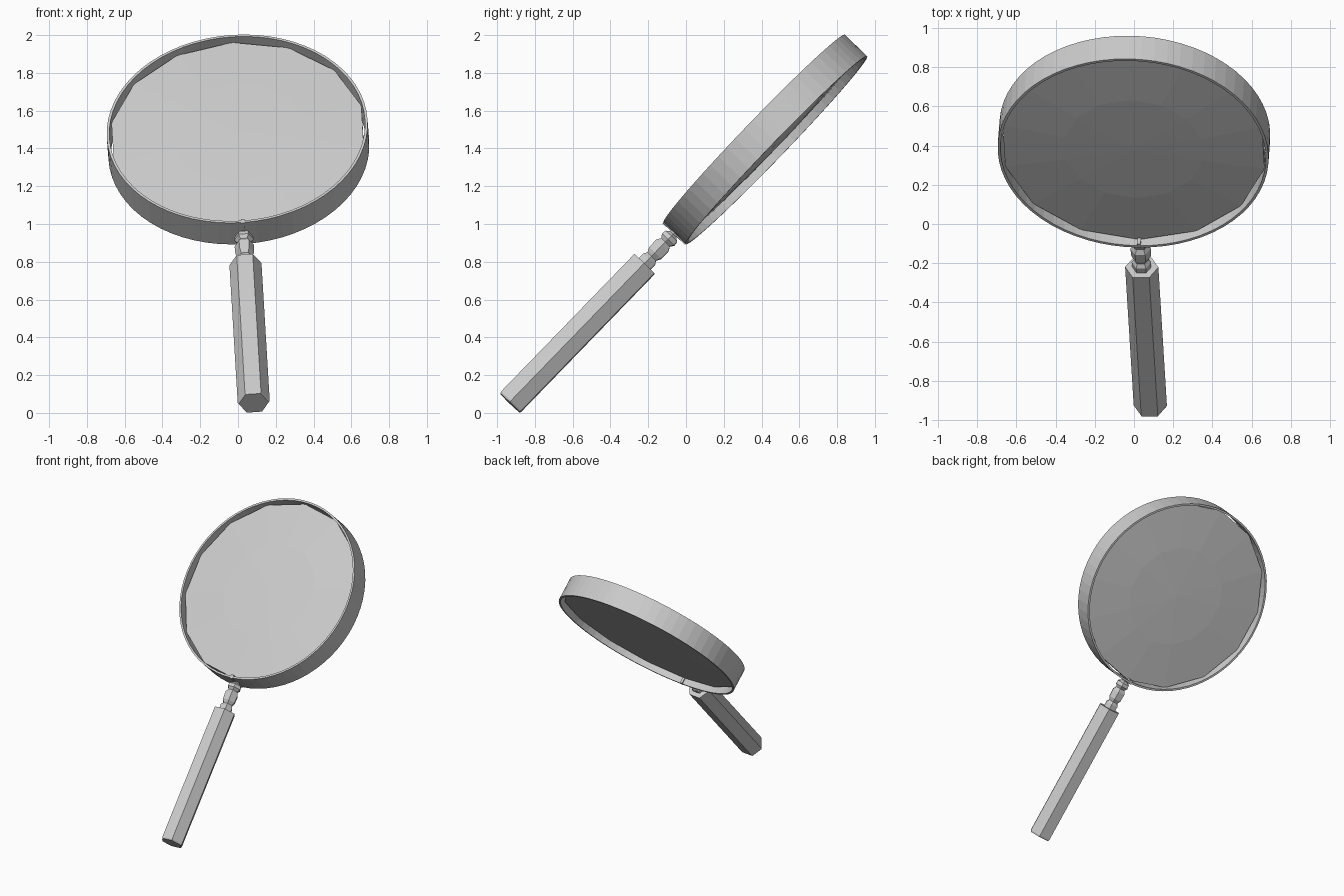
import bpy, bmesh, math
from mathutils import Matrix, Vector

if "Cube" in bpy.data.objects:
    bpy.data.objects.remove(bpy.data.objects["Cube"])

# Local frame: origin at lens centre, Z along the handle axis, Y through the lens
up = Vector((-0.043, 0.696, 0.718)).normalized()
back = Vector((0.055, 0.718, -0.696))
back = (back - up * back.dot(up)).normalized()
side = back.cross(up)
frame = Matrix((side, back, up)).transposed().to_4x4()
frame.translation = (0, 0.42, 1.4475)


def lathe(name, profile, sides, axis='Z', closed=False, phase=0.0):
    """Revolve (radius, height) points; open profiles get caps, radius 0 makes a pole."""
    bm = bmesh.new()
    rings = []
    for r, h in profile:
        ring = []
        for i in range(1 if r == 0 else sides):
            a = 2 * math.pi * i / sides + phase
            c, s = r * math.cos(a), r * math.sin(a)
            ring.append(bm.verts.new((c, s, h) if axis == 'Z' else (c, h, s)))
        rings.append(ring)
    pairs = list(zip(rings, rings[1:])) + ([(rings[-1], rings[0])] if closed else [])
    for a, b in pairs:
        for i in range(sides):
            j = (i + 1) % sides
            quad = [a[i % len(a)], a[j % len(a)], b[j % len(b)], b[i % len(b)]]
            bm.faces.new(list(dict.fromkeys(quad)))
    if not closed:
        for ring in (rings[0], rings[-1]):
            if len(ring) > 2:
                bm.faces.new(ring)
    bmesh.ops.recalc_face_normals(bm, faces=bm.faces)
    mesh = bpy.data.meshes.new(name)
    bm.to_mesh(mesh)
    bm.free()
    ob = bpy.data.objects.new(name, mesh)
    bpy.context.collection.objects.link(ob)
    ob.matrix_world = frame
    return ob


# Thin metal band around the lens
lathe("rim", [(0.692, -0.082), (0.692, 0.082), (0.678, 0.082), (0.678, -0.082)],
      64, axis='Y', closed=True)

# Faceted, slightly bulging glass
lathe("lens", [(0, -0.058), (0.36, -0.053), (0.68, -0.037),
               (0.68, 0.037), (0.36, 0.053), (0, 0.058)],
      14, axis='Y', phase=math.pi / 14)

# Hexagonal grip
lathe("handle", [(0.080, -1.945), (0.085, -1.935), (0.085, -0.92)], 6)

# Beaded ferrule between grip and rim
lathe("ferrule", [(0.048, -0.93), (0.050, -0.885), (0.036, -0.865), (0.050, -0.84),
                  (0.052, -0.785), (0.036, -0.76), (0.052, -0.74), (0.048, -0.715),
                  (0.025, -0.70), (0.025, -0.685)], 6)

# Narrow clasp where the band is joined
bpy.ops.mesh.primitive_cube_add(size=1)
clasp = bpy.context.object
clasp.name = "clasp"
clasp.data.transform(Matrix.Translation((0, 0, -0.682)) @ Matrix.Diagonal((0.018, 0.164, 0.03, 1)))
clasp.matrix_world = frame
